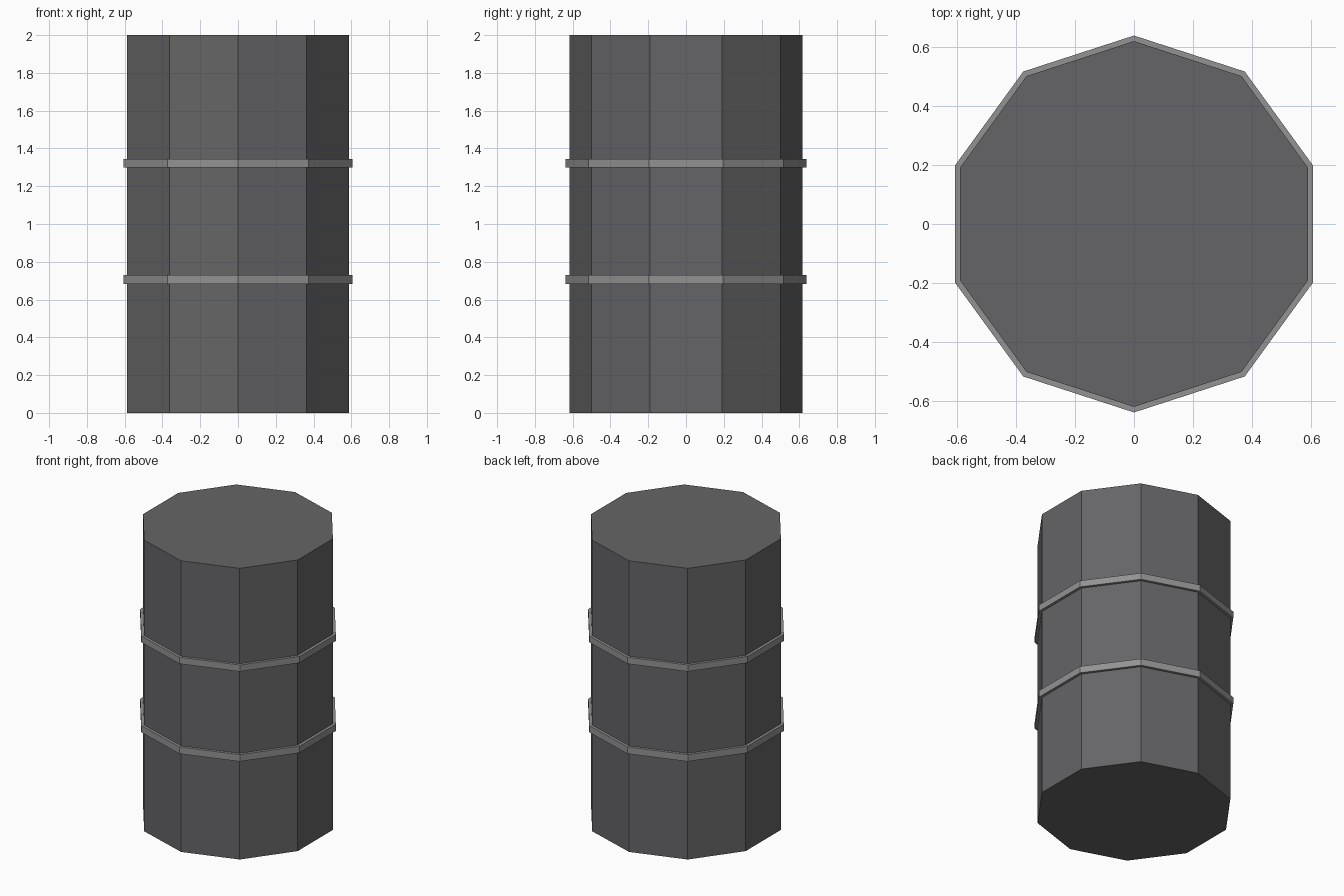
import bpy
import bmesh
import math

if "Cube" in bpy.data.objects:
    bpy.data.objects.remove(bpy.data.objects["Cube"])

SIDES = 10
BODY_R = 0.618
BAND_R = 0.637


def material(name, rgb):
    mat = bpy.data.materials.new(name)
    mat.diffuse_color = (*rgb, 1.0)
    mat.use_nodes = True
    mat.node_tree.nodes["Principled BSDF"].inputs["Base Color"].default_value = mat.diffuse_color
    return mat


def add_object(name, bm, mat):
    bmesh.ops.recalc_face_normals(bm, faces=bm.faces)
    mesh = bpy.data.meshes.new(name)
    bm.to_mesh(mesh)
    bm.free()
    mesh.materials.append(mat)
    obj = bpy.data.objects.new(name, mesh)
    bpy.context.collection.objects.link(obj)
    return obj


def loop(bm, radius, z):
    """Ten-sided ring of vertices with a corner on the +y axis."""
    return [bm.verts.new((radius * math.sin(i * math.tau / SIDES),
                          radius * math.cos(i * math.tau / SIDES), z))
            for i in range(SIDES)]


def bridge(bm, a, b):
    for i in range(SIDES):
        j = (i + 1) % SIDES
        bm.faces.new((a[i], a[j], b[j], b[i]))


dark_grey = material("dark_grey", (0.13, 0.13, 0.135))
light_grey = material("light_grey", (0.29, 0.29, 0.295))

# Drum body: closed ten-sided prism
bm = bmesh.new()
bottom, top = loop(bm, BODY_R, 0.0), loop(bm, BODY_R, 2.0)
bridge(bm, bottom, top)
bm.faces.new(bottom)
bm.faces.new(top)
add_object("drum_body", bm, dark_grey)

# Two raised bands, each a closed ring seated just inside the body wall
for name, z0, z1 in (("lower_band", 0.682, 0.729), ("upper_band", 1.300, 1.345)):
    bm = bmesh.new()
    profile = [loop(bm, r, z) for r, z in
               ((BODY_R - 0.005, z0), (BAND_R, z0), (BAND_R, z1), (BODY_R - 0.005, z1))]
    for k in range(4):
        bridge(bm, profile[k], profile[(k + 1) % 4])
    add_object(name, bm, light_grey)
